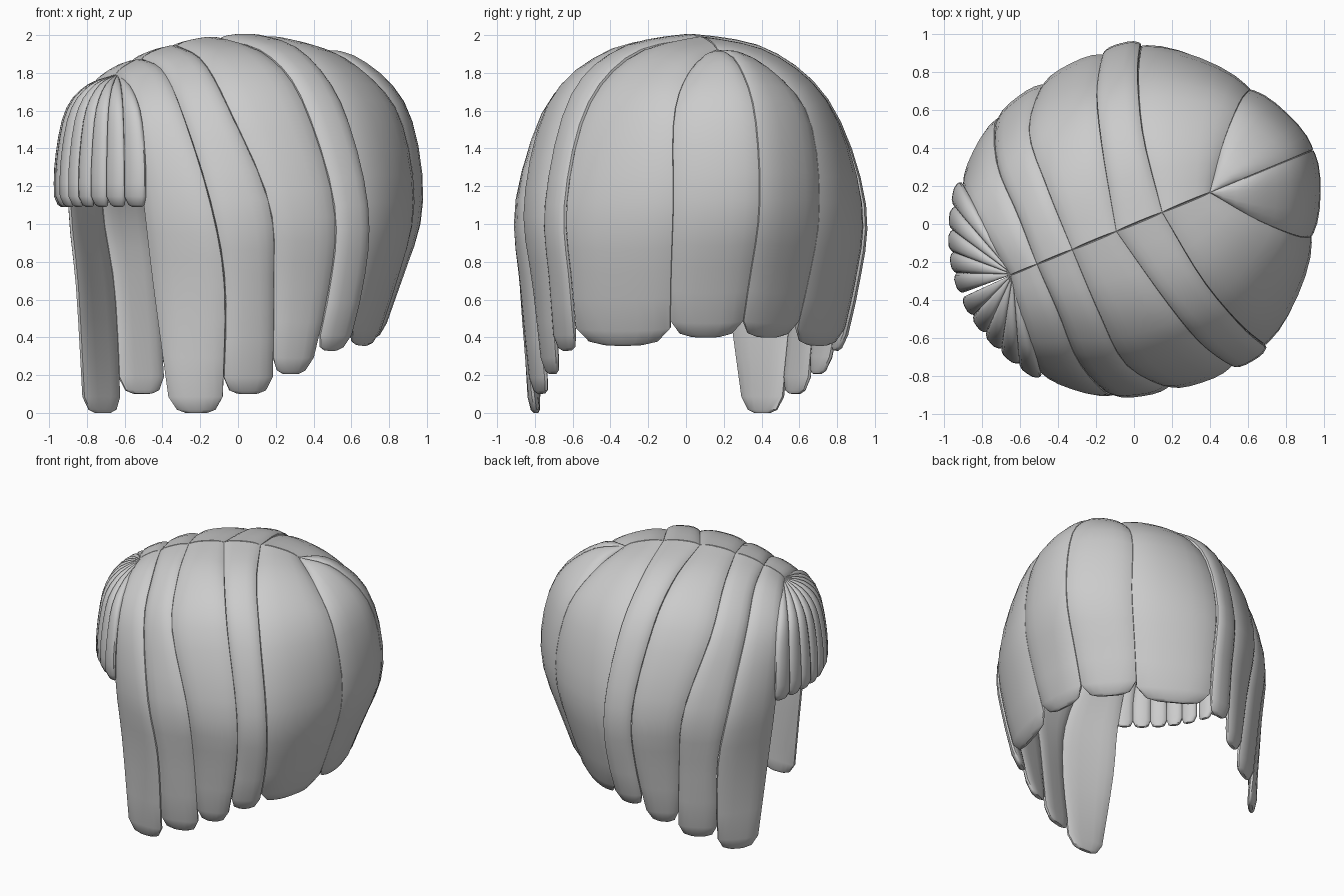
import bpy, bmesh
from math import radians
from mathutils import Vector, Matrix

if "Cube" in bpy.data.objects:
    bpy.data.objects.remove(bpy.data.objects["Cube"])

TURN = Matrix.Rotation(radians(22.5), 4, 'Z')   # the head is turned away from the front
CENTRE = Vector((0.05, 0, 0.9))

# seams between locks on one half: parting -> crown -> side -> tip level
SEAMS = [
    [(-.70, 0, 1.785), (-.73, .22, 1.72), (-.76, .42, 1.52), (-.745, .51, 1.1), (-.695, .525, .65), (-.63, .59, 0)],
    [(-.55, 0, 1.87), (-.54, .27, 1.80), (-.54, .54, 1.58), (-.465, .755, 1.1), (-.39, .765, .65), (-.38, .70, 0)],
    [(-.35, 0, 1.94), (-.345, .35, 1.85), (-.32, .65, 1.60), (-.17, .84, 1.1), (-.13, .80, .65), (-.11, .73, 0)],
    [(-.10, 0, 1.98), (-.005, .41, 1.88), (.08, .69, 1.64), (.185, .865, 1.1), (.17, .83, .65), (.05, .73, 0)],
    [(.16, 0, 1.985), (.22, .40, 1.88), (.31, .69, 1.60), (.387, .84, 1.1), (.37, .80, .65), (.23, .68, 0)],
    [(.43, 0, 1.92), (.60, .22, 1.81), (.76, .38, 1.57), (.83, .415, 1.1), (.72, .385, .65), (.50, .30, 0)],
    [(.43, 0, 1.92), (.70, 0, 1.85), (.94, 0, 1.59), (1.01, 0, 1.1), (.85, 0, .65), (.60, 0, 0)],
]
TIPS = [0.0, .10, .20, .32, .35, .39]
LIFT = [.008, .004, .006, .012, 0, 0]
NAMES = ["face_lock", "front_side_lock", "middle_side_lock", "rear_side_lock", "wide_back_lock", "centre_back_lock"]


def spline(points, t):
    """Catmull-Rom point on a seam, t counted in key points."""
    p = [Vector(q) for q in points]
    p = [2 * p[0] - p[1]] + p + [2 * p[-1] - p[-2]]
    i = min(max(int(t), 0), len(p) - 4)
    f = t - i
    a, b, c, d = p[i:i + 4]
    return 0.5 * (2 * b + (c - a) * f + (2 * a - 5 * b + 4 * c - d) * f * f
                  + (3 * b - a - 3 * c + d) * f ** 3)


def lock(name, left, right, t_end, tip_len, side, thick=.03, lift=0.0, across=8, steps=16, tip_in=.01):
    """Padded strip of hair between two seams, with a chamfered tip."""
    bm = bmesh.new()
    rings = []
    ts = [(t_end - tip_len) * k / steps for k in range(steps + 1)]
    rows = [(t, 1.0, 1.0, 0) for t in ts]
    rows += [(t_end - tip_len * .2, .74, .8, tip_in * .7), (t_end, .42, .4, tip_in)]
    for t, width, puff, inset in rows:
        a, b = spline(left, t), spline(right, t)
        te = max(t, .08)
        ae, be = spline(left, te), spline(right, te)
        along = (spline(left, te + .03) + spline(right, te + .03) - ae - be)
        n = (be - ae).cross(along).normalized()
        if n.dot((ae + be) / 2 - CENTRE) < 0:
            n = -n
        w = (b - a).length
        sag = w * w / (8 * 1.3)
        th = min(thick, w * .25 + .004) * puff * (.6 + .4 * min(1, t * 3))
        ring = []
        for k in range(2 * across + 2):
            outer = k <= across
            s = k / across if outer else (2 * across + 1 - k) / across
            q = 2 * s - 1
            q = 1.5 * q - .5 * q ** 3          # crowd the points toward the rounded edges
            s2 = .5 + q * .5 * width
            pad = th * (1 - .75 * abs(q) ** 4)
            h = sag * 4 * s2 * (1 - s2) + (pad if outer else -pad) + lift * min(1, t) - inset
            p = a.lerp(b, s2) + n * h
            ring.append(bm.verts.new(TURN @ Vector((p.x, side * p.y, p.z))))
        rings.append(ring)
    m = 2 * across + 2
    for r0, r1 in zip(rings, rings[1:]):
        for k in range(m):
            bm.faces.new((r0[k], r0[(k + 1) % m], r1[(k + 1) % m], r1[k]))
    bm.faces.new(rings[0])
    bm.faces.new(rings[-1])
    bmesh.ops.recalc_face_normals(bm, faces=bm.faces)
    mesh = bpy.data.meshes.new(name)
    bm.to_mesh(mesh)
    bm.free()
    ob = bpy.data.objects.new(name, mesh)
    bpy.context.collection.objects.link(ob)
    return ob


def fringe_seam(a):
    """Seam of the fringe fan; a runs from the middle (0) to the temple (1)."""
    v = .01 + .54 * a
    u = -.96 + .68 * v * v
    du = u + .69
    return [(-.69 + du * f, v * f, z) for f, z in
            ((.02, 1.79), (.5, 1.715), (.82, 1.58), (.98, 1.32), (.99, 1.09))]


objs = []
for side, tag in ((1, "left"), (-1, "right")):
    # long locks from the parting
    for i, name in enumerate(NAMES):
        t_end = 4 + (.65 - TIPS[i]) / .65
        objs.append(lock(f"{name}_{tag}", SEAMS[i], SEAMS[i + 1], t_end, .13, side, .03, LIFT[i]))
    # short fringe fan
    for i in range(5):
        objs.append(lock(f"fringe_{i + 1}_{tag}", fringe_seam(i / 5), fringe_seam((i + 1) / 5),
                         4.0, .25, side, .028, .005, 6, 12, .02))

# smooth shading with sharp tips
bpy.ops.object.select_all(action='DESELECT')
for ob in objs:
    ob.select_set(True)
bpy.context.view_layer.objects.active = objs[0]
bpy.ops.object.shade_smooth_by_angle(angle=radians(40))
